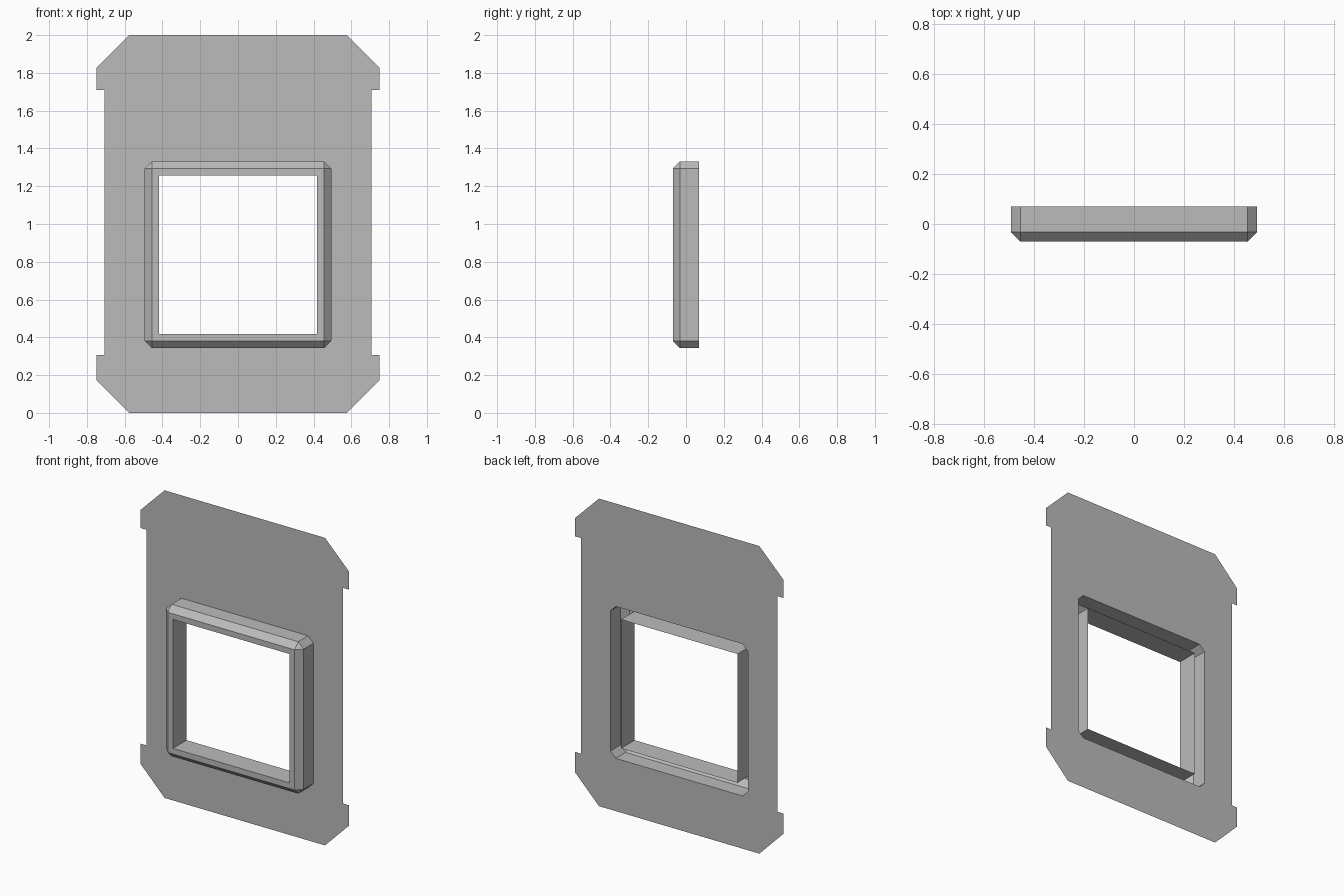
import bpy, bmesh

if "Cube" in bpy.data.objects:
    bpy.data.objects.remove(bpy.data.objects["Cube"])

BACK, MID, FRONT = 0.07, -0.032, -0.07   # depth levels
CZ = 0.837                               # frame centre height
OUT, RIM, HOLE = 0.494, 0.456, 0.419     # frame half sizes

grey = bpy.data.materials.new("grey")
grey.diffuse_color = (0.5, 0.5, 0.5, 1)
grey.use_nodes = True
grey.node_tree.nodes["Principled BSDF"].inputs["Base Color"].default_value = grey.diffuse_color


def add_object(name, bm):
    mesh = bpy.data.meshes.new(name)
    bm.to_mesh(mesh)
    bm.free()
    mesh.materials.append(grey)
    obj = bpy.data.objects.new(name, mesh)
    bpy.context.collection.objects.link(obj)
    return obj


def ring(half, inset):
    """Square with cut corners; inset == half size gap of the corner cut."""
    a, b = half, half - inset
    return [(b, -a), (a, -b), (a, b), (b, a), (-b, a), (-a, b), (-a, -b), (-b, -a)]


# Back plate: thin sheet, right half with notched side and cut opening, mirrored
half = [(0, 0), (0.577, 0), (0.75, 0.175), (0.75, 0.307), (0.708, 0.307),
        (0.708, 1.709), (0.75, 1.709), (0.75, 1.827), (0.577, 2), (0, 2)]
opening = [(x, z + CZ) for x, z in ring(OUT, OUT - RIM)[:4]]
opening = [(0, CZ - OUT)] + opening + [(0, CZ + OUT)]
bm = bmesh.new()
bm.faces.new([bm.verts.new((x, BACK, z)) for x, z in half + opening[::-1]])
plate = add_object("back_plate", bm)
mirror = plate.modifiers.new("mirror", 'MIRROR')
mirror.use_clip = True

# Window frame: hollow shell of outer wall, bevel, front rim and inner wall
levels = [(OUT, OUT - RIM, BACK), (OUT, OUT - RIM, MID), (RIM, 0, FRONT),
          (HOLE, 0, FRONT), (HOLE, 0, BACK)]
bm = bmesh.new()
rings = [[bm.verts.new((x, y, z + CZ)) for x, z in ring(h, c)] for h, c, y in levels]
for a, b in zip(rings, rings[1:]):
    for i in range(8):
        j = (i + 1) % 8
        bm.faces.new((a[i], a[j], b[j], b[i]))
bmesh.ops.remove_doubles(bm, verts=bm.verts[:], dist=1e-5)
bmesh.ops.recalc_face_normals(bm, faces=bm.faces[:])
# Make the front rim face forward
bm.normal_update()
rim = [f for f in bm.faces if abs(f.normal.y) > 0.99]
if rim and rim[0].normal.y > 0:
    bmesh.ops.reverse_faces(bm, faces=bm.faces[:])
add_object("window_frame", bm)
